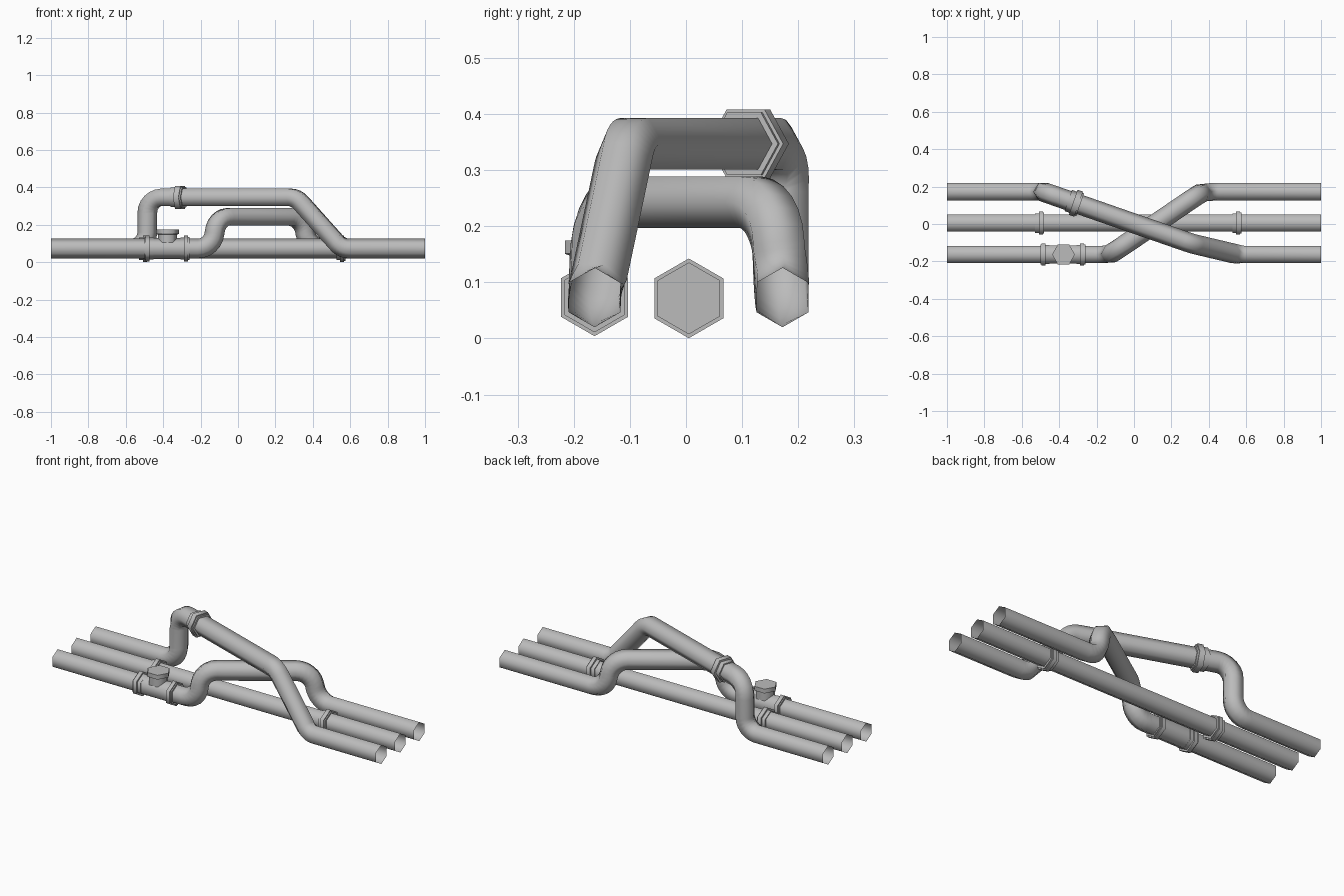
import bpy, bmesh, math
from mathutils import Vector, Quaternion

cube = bpy.data.objects.get("Cube")
if cube:
    bpy.data.objects.remove(cube, do_unlink=True)

SIDES = 6
PIPE_R = 0.053
AXIS_Z = 0.073
FRONT_Y, MID_Y, BACK_Y = -0.163, 0.005, 0.172
X, Z = Vector((1, 0, 0)), Vector((0, 0, 1))

metal = bpy.data.materials.new("grey_metal")
metal.use_nodes = True
GREY = (0.5, 0.5, 0.5, 1)
metal.diffuse_color = GREY
metal.node_tree.nodes["Principled BSDF"].inputs["Base Color"].default_value = GREY


def skin(name, rings, capped):
    """Bridge hexagonal rings given as (centre, direction, corner direction, radius)."""
    bm = bmesh.new()
    loops = []
    for p, t, h, r in rings:
        t = t.normalized()
        h = (h - t * h.dot(t)).normalized()
        s = t.cross(h)
        loops.append([bm.verts.new(p + (h * math.cos(a) + s * math.sin(a)) * r)
                      for a in (math.tau * k / SIDES for k in range(SIDES))])
    for a, b in zip(loops, loops[1:]):
        for k in range(SIDES):
            n = (k + 1) % SIDES
            bm.faces.new((a[k], a[n], b[n], b[k]))
    if capped:
        bm.faces.new(loops[0][::-1])
        bm.faces.new(loops[-1])
    me = bpy.data.meshes.new(name)
    bm.to_mesh(me)
    bm.free()
    me.materials.append(metal)
    ob = bpy.data.objects.new(name, me)
    bpy.context.collection.objects.link(ob)
    bpy.ops.object.select_all(action='DESELECT')
    ob.select_set(True)
    bpy.context.view_layer.objects.active = ob
    bpy.ops.object.shade_smooth_by_angle(angle=math.radians(65))


def pipe(name, corners, bends, hints, steps=6):
    """Open pipe with round bends; a hint sets where a leg's hexagon corner points."""
    pts = [Vector(c) for c in corners]
    dirs = [(b - a).normalized() for a, b in zip(pts, pts[1:])]
    h = Z
    rings = [(pts[0], dirs[0], h, PIPE_R)]
    for c, d, ta, tb, hint in zip(pts[1:], bends, dirs, dirs[1:], hints):
        hb = ta.rotation_difference(tb) @ h
        if hint:
            want = (hint - tb * hint.dot(tb)).normalized()
            turns = [Quaternion(tb, math.tau * k / SIDES) @ want for k in range(SIDES)]
            hb = max(turns, key=lambda v: v.dot(hb))
        phi = ta.angle(tb)
        radius = d / math.tan(phi / 2)
        n = (tb - ta * math.cos(phi)).normalized()
        for i in range(steps + 1):
            f = i / steps
            a = phi * f
            p = c - ta * d + (ta * math.sin(a) + n * (1 - math.cos(a))) * radius
            rings.append((p, ta * math.cos(a) + n * math.sin(a), h.lerp(hb, f), PIPE_R))
        h = hb
    rings.append((pts[-1], dirs[-1], h, PIPE_R))
    skin(name, rings, False)


def turned(name, centre, axis, corner, profile):
    """Closed hexagonal part from a profile of (distance along axis, radius)."""
    c, axis = Vector(centre), Vector(axis).normalized()
    skin(name, [(c + axis * d, axis, corner, r) for d, r in profile], True)


# Three pipes: a straight one and two that cross over it
pipe("middle_pipe", [(-1, MID_Y, AXIS_Z), (1, MID_Y, AXIS_Z)], [], [])

low_z = 0.243
low_side = Vector((0.335, -0.48, 0))
pipe("low_crossing_pipe",
     [(-1, FRONT_Y, AXIS_Z), (-0.135, FRONT_Y, AXIS_Z), (-0.115, -0.155, low_z),
      (0.345, 0.158, low_z), (0.375, BACK_Y, AXIS_Z), (1, BACK_Y, AXIS_Z)],
     [0.08, 0.08, 0.08, 0.08], [None, low_side, None, Z])

high_z = 0.347
bend_start, bend_end = Vector((-0.485, BACK_Y, high_z)), Vector((0.31, -0.105, high_z))
run = (bend_end - bend_start).normalized()
run_side = run.cross(Z)
pipe("high_crossing_pipe",
     [(-1, BACK_Y, AXIS_Z), (-0.485, BACK_Y, AXIS_Z), bend_start,
      bend_end, (0.555, FRONT_Y, AXIS_Z), (1, FRONT_Y, AXIS_Z)],
     [0.085, 0.085, 0.04, 0.04], [None, run_side, None, Z])

# Stepped collars on the pipes
COLLAR = [(-0.024, 0.06), (-0.004, 0.06), (-0.004, 0.071), (0.018, 0.071),
          (0.018, 0.064), (0.024, 0.064)]
for side, x in (("right", -0.505), ("left", 0.55)):
    turned("middle_collar_" + side, (x, MID_Y, 0.0715), X, Z, COLLAR)

LONG_COLLAR = [(d * 1.4, r) for d, r in COLLAR]
turned("high_collar", bend_start + run * 0.175, run, run_side, LONG_COLLAR)

# Tee fitting on the front pipe, with a capped upright branch
TEE_X = -0.38
for side, s in (("right", -1), ("left", 1)):
    turned("tee_collar_" + side, (TEE_X + 0.096 * s, FRONT_Y, AXIS_Z),
           X * s, Z, [(d, r * 0.97) for d, r in COLLAR])
turned("tee_body", (TEE_X, FRONT_Y, AXIS_Z), X, Z, [(-0.09, 0.057), (0.09, 0.057)])
turned("tee_branch", (TEE_X + 0.003, FRONT_Y, AXIS_Z), Z, X,
       [(0, 0.052), (0.075, 0.052), (0.078, 0.061), (0.102, 0.061)])
